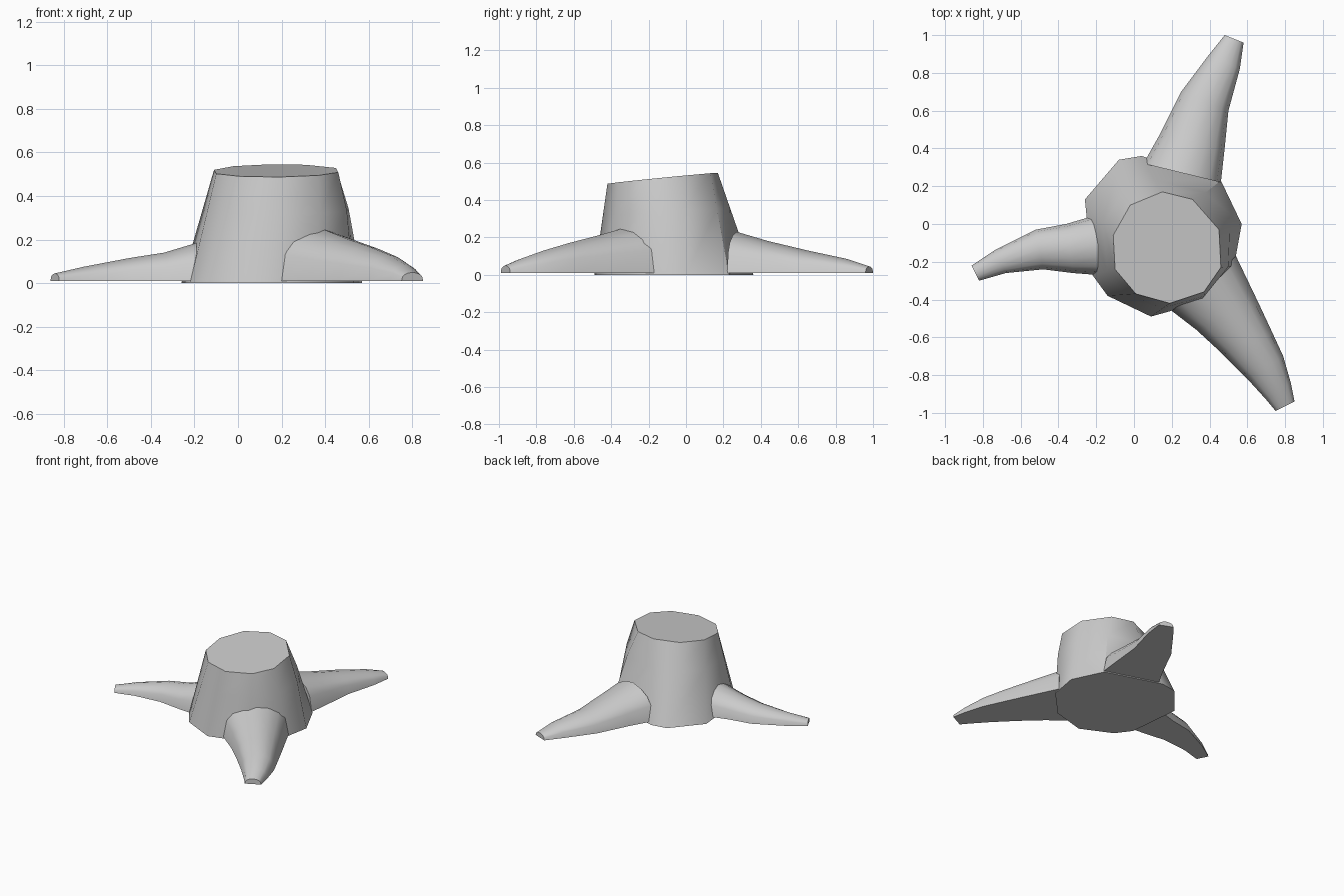
import bpy
import bmesh
import math
from mathutils import Vector

cube = bpy.data.objects.get("Cube")
if cube:
    bpy.data.objects.remove(cube, do_unlink=True)

# single flat grey
grey = bpy.data.materials.new("stump grey")
grey.use_nodes = True
colour = (0.6, 0.6, 0.6, 1)
grey.diffuse_color = colour
grey.node_tree.nodes["Principled BSDF"].inputs["Base Color"].default_value = colour


def loft(name, rings):
    """Skin closed rings of points and cap both ends."""
    bm = bmesh.new()
    loops = [[bm.verts.new(point) for point in ring] for ring in rings]
    for lower, upper in zip(loops, loops[1:]):
        count = len(lower)
        for i in range(count):
            j = (i + 1) % count
            bm.faces.new((lower[i], lower[j], upper[j], upper[i]))
    bm.faces.new(loops[0])
    bm.faces.new(loops[-1])
    bmesh.ops.recalc_face_normals(bm, faces=bm.faces[:])
    mesh = bpy.data.meshes.new(name)
    bm.to_mesh(mesh)
    bm.free()
    mesh.materials.append(grey)
    obj = bpy.data.objects.new(name, mesh)
    bpy.context.collection.objects.link(obj)
    bpy.ops.object.select_all(action="DESELECT")
    bpy.context.view_layer.objects.active = obj
    obj.select_set(True)
    bpy.ops.object.shade_smooth_by_angle(angle=math.radians(42))
    return obj


# trunk: uneven ten-sided foot, slanted cut on top
foot_outline = [(.04, .36), (-.08, .34), (-.26, .13), (-.22, -.27), (-.14, -.38),
                (.09, -.49), (.34, -.42), (.53, -.22), (.57, 0), (.46, .23)]
cut_outline = [(.15, .17), (-.02, .1), (-.11, -.06), (-.1, -.24), (.01, -.37),
               (.19, -.42), (.37, -.36), (.46, -.23), (.45, -.03), (.31, .13)]
foot = [Vector((x, y, 0)) for x, y in foot_outline]
cut = [Vector((x, y, .527 + .1 * y + .01 * x)) for x, y in cut_outline]
bulge = [a.lerp(b, .65) + Vector((.015 if a.x > .3 else 0, 0, 0))
         for a, b in zip(foot, cut)]
loft("trunk", [foot, bulge, cut])

# roots: flat-bottomed arches, each station is left edge, right edge, height
arch = [(0, 0), (.05, .5), (.14, .74), (.3, .91), (.5, 1),
        (.7, .91), (.86, .74), (.95, .5), (1, 0)]
ground = .01


def root(name, stations):
    rings = []
    for left, right, height in stations:
        a, b = Vector((*left, ground)), Vector((*right, ground))
        rings.append([a.lerp(b, across) + Vector((0, 0, (height - ground) * rise))
                      for across, rise in arch])
    loft(name, rings)


root("back_root", [
    ((.05, .32), (.46, .22), .23),
    ((.14, .48), (.48, .4), .18),
    ((.25, .7), (.5, .6), .13),
    ((.4, .9), (.56, .82), .085),
    ((.48, 1), (.58, .96), .045)])

root("front_left_root", [
    ((.2, -.46), (.54, -.17), .255),
    ((.33, -.56), (.66, -.42), .205),
    ((.46, -.68), (.73, -.57), .17),
    ((.6, -.82), (.79, -.7), .13),
    ((.7, -.93), (.83, -.84), .085),
    ((.75, -.99), (.85, -.94), .05)])

root("right_root", [
    ((-.19, .05), (-.19, -.27), .185),
    ((-.36, 0), (-.32, -.26), .14),
    ((-.52, -.03), (-.48, -.24), .115),
    ((-.74, -.14), (-.68, -.26), .075),
    ((-.86, -.22), (-.82, -.3), .045)])
